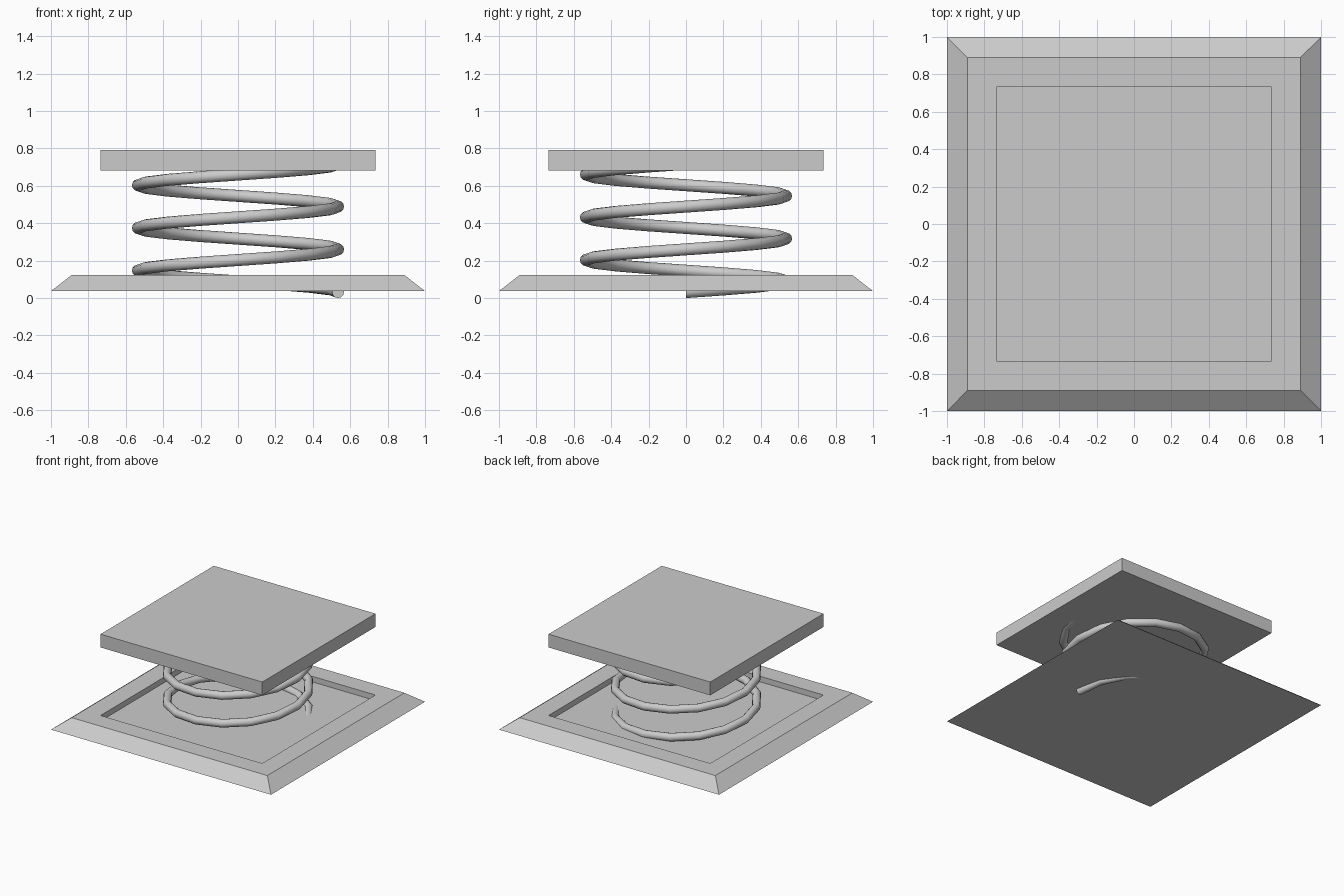
import bpy, bmesh
from math import pi, tau, cos, sin
from mathutils import Vector

cube = bpy.data.objects.get("Cube")
if cube:
    bpy.data.objects.remove(cube, do_unlink=True)


def add_object(name, bm):
    bmesh.ops.recalc_face_normals(bm, faces=bm.faces)
    mesh = bpy.data.meshes.new(name)
    bm.to_mesh(mesh)
    bm.free()
    obj = bpy.data.objects.new(name, mesh)
    bpy.context.collection.objects.link(obj)
    return obj


def square_stack(name, levels):
    """Join square rings of (half width, height) and close both ends."""
    bm = bmesh.new()
    corners = [(-1, -1), (1, -1), (1, 1), (-1, 1)]
    rings = [[bm.verts.new((x * h, y * h, z)) for x, y in corners] for h, z in levels]
    for a, b in zip(rings, rings[1:]):
        for i in range(4):
            j = (i + 1) % 4
            bm.faces.new((a[i], a[j], b[j], b[i]))
    bm.faces.new(rings[0][::-1])
    bm.faces.new(rings[-1])
    return add_object(name, bm)


# Bevelled base with a square recess
square_stack("base_plate", [(1.0, 0.037), (0.89, 0.123), (0.735, 0.123), (0.735, 0.077)])

# Flat pressing plate
square_stack("top_plate", [(0.735, 0.682), (0.735, 0.791)])

# Coil spring: a round section swept up a helix
COIL_RADIUS, WIRE_RADIUS = 0.535, 0.032
TURNS, STEPS, PITCH, SIDES = 3, 16, 0.2285, 12
bm = bmesh.new()
section = [
    bm.verts.new((COIL_RADIUS + WIRE_RADIUS * cos(tau * i / SIDES), 0,
                  WIRE_RADIUS * (1 + sin(tau * i / SIDES))))
    for i in range(SIDES)
]
edges = [bm.edges.new((section[i - 1], section[i])) for i in range(SIDES)]
result = bmesh.ops.spin(
    bm, geom=section + edges, cent=(0, 0, 0), axis=(0, 0, 1),
    dvec=Vector((0, 0, PITCH / STEPS)), angle=TURNS * tau, steps=TURNS * STEPS,
)
bmesh.ops.holes_fill(bm, edges=[e for e in bm.edges if e.is_boundary], sides=0)
spring = add_object("spring", bm)

# Smooth the wire but keep its cut ends sharp
bpy.ops.object.select_all(action="DESELECT")
spring.select_set(True)
bpy.context.view_layer.objects.active = spring
bpy.ops.object.shade_smooth_by_angle(angle=pi / 4)
